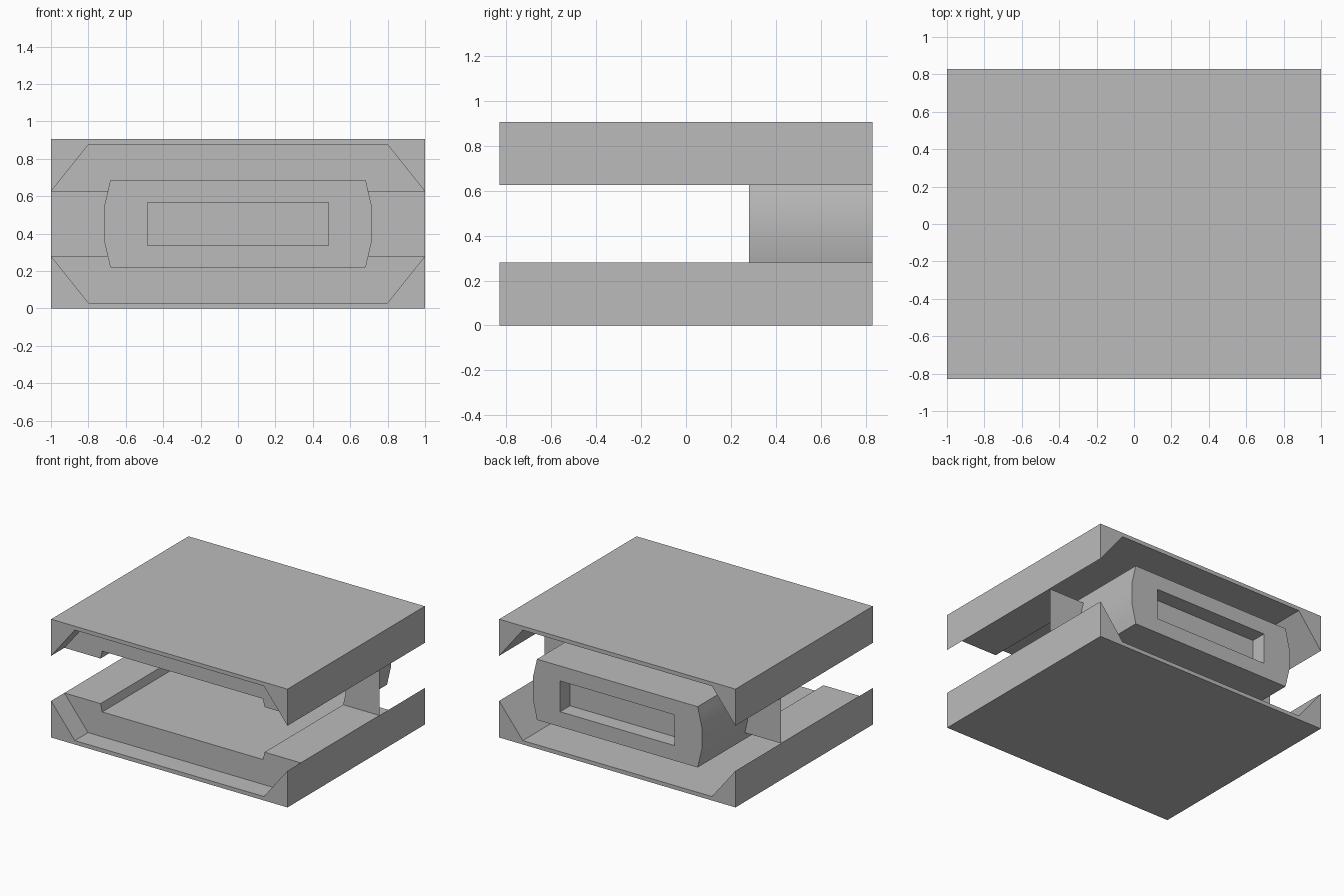
import bpy, bmesh, math

cube = bpy.data.objects.get("Cube")
if cube:
    bpy.data.objects.remove(cube, do_unlink=True)

H = 0.905                         # total height
Y0, Y1 = -0.83, 0.83              # slab front and back
FRONT, WALL = -0.67, 0.28         # socket mouth and inner wall
LOW, FLOOR = 0.28, 0.03           # slab rim and trough floor

grey = bpy.data.materials.new("plain_grey")
grey.use_nodes = True
colour = (0.5, 0.5, 0.5, 1)
grey.diffuse_color = colour
grey.node_tree.nodes["Principled BSDF"].inputs["Base Color"].default_value = colour


def finish(bm, name):
    mesh = bpy.data.meshes.new(name)
    bm.to_mesh(mesh)
    bm.free()
    mesh.materials.append(grey)
    obj = bpy.data.objects.new(name, mesh)
    bpy.context.collection.objects.link(obj)
    return obj


def face(bm, pts):
    return bm.faces.new([bm.verts.new(p) for p in pts])


def at(profile, y):
    return [(x, y, z) for x, z in profile]


def sweep(bm, profile, y0, y1, closed=False):
    """Extrude an x-z profile along y as an open sheet."""
    ends = profile[1:] + (profile[:1] if closed else [])
    for a, b in zip(profile, ends):
        face(bm, at([a, b], y0) + at([b, a], y1))


def flip(profile):
    return [(x, H - z) for x, z in profile]


# Slabs with a trough of sloping sides
trough = [(-1, LOW), (-0.8, FLOOR), (0.8, FLOOR), (1, LOW)]
slab = trough + [(1, 0), (-1, 0)]
for name, profile in (("lower_slab", slab), ("upper_slab", flip(slab))):
    bm = bmesh.new()
    sweep(bm, profile, Y0, Y1, closed=True)
    face(bm, at(profile, Y0))
    face(bm, at(profile, Y1))
    bmesh.ops.remove_doubles(bm, verts=bm.verts, dist=1e-4)
    bmesh.ops.recalc_face_normals(bm, faces=bm.faces)
    finish(bm, name)

# Socket lining: mouth plates, ledges and channels
bm = bmesh.new()
notch = [(0.694, LOW), (0.68, 0.22), (-0.68, 0.22), (-0.694, LOW)]
lining = [(1, LOW)] + notch + [(-1, LOW)]
for shape in (lambda p: p, flip):
    face(bm, at(shape(trough + notch), FRONT))
    sweep(bm, shape(lining), FRONT, WALL)

# Side walls and bulging plug
side = [(0.68, 0.22), (0.694, LOW), (0.715, 0.37)]
side += flip(side)[::-1]
for s in (1, -1):
    edge = [(s * x, z) for x, z in side[1:-1]]
    face(bm, at(edge + [(s, H - LOW), (s, LOW)], WALL))
plug = side + [(-x, z) for x, z in reversed(side)]
sweep(bm, plug, WALL, Y1, closed=True)

# Plug end with an inset slot
cap = face(bm, at(plug, Y1))
w, z0, z1 = 0.485, 0.335, 0.57
slot = [(-w, z0), (w, z0), (w, z1), (-w, z1)]
bmesh.ops.delete(bm, geom=[cap], context='FACES_ONLY')
right = [(0, z0)] + slot[1:3] + [(0, z1)]
rim = [(0, H - 0.22)] + side[::-1] + [(0, 0.22)]
for s in (1, -1):
    face(bm, at([(s * x, z) for x, z in right + rim], Y1))
sweep(bm, slot, Y1 - 0.12, Y1, closed=True)
face(bm, at(slot, Y1 - 0.12))

bmesh.ops.remove_doubles(bm, verts=bm.verts, dist=1e-4)
bmesh.ops.dissolve_limit(bm, angle_limit=math.radians(0.5), verts=bm.verts,
                         edges=[e for e in bm.edges if all(abs(v.co.x) < 1e-4 for v in e.verts)])
bmesh.ops.recalc_face_normals(bm, faces=bm.faces)
mouth = [f for f in bm.faces if abs(f.calc_center_median().y - FRONT) < 1e-4]
if mouth[0].normal.y > 0:
    bmesh.ops.reverse_faces(bm, faces=bm.faces)
shell = finish(bm, "socket_and_plug")
bpy.context.view_layer.objects.active = shell
shell.select_set(True)
bpy.ops.object.shade_smooth_by_angle(angle=math.radians(30))
